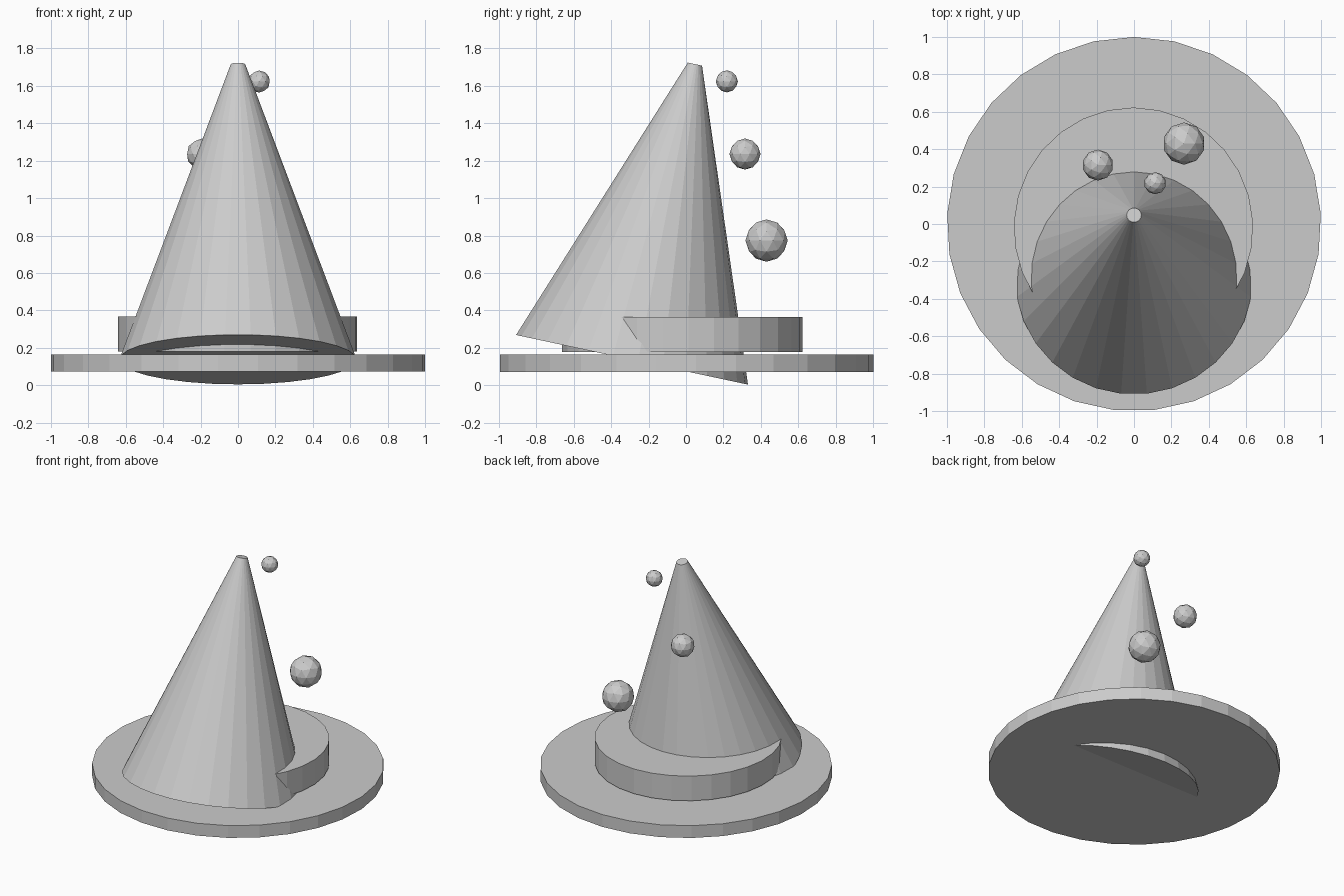
import bpy
import math

if "Cube" in bpy.data.objects:
    bpy.data.objects.remove(bpy.data.objects["Cube"])

SIDES = 29


def cone(name, r1, r2, height, loc, tilt=0.0):
    bpy.ops.mesh.primitive_cone_add(vertices=SIDES, radius1=r1, radius2=r2, depth=height,
                                    location=loc, rotation=(tilt, 0, 0))
    ob = bpy.context.object
    ob.name = name
    return ob


def ball(name, r, loc):
    bpy.ops.mesh.primitive_ico_sphere_add(subdivisions=2, radius=r, location=loc)
    bpy.context.object.name = name


# wide flat brim
cone("brim", 1.0, 1.0, 0.093, (0, 0, 0.1185))

# solid band floating just above the brim
band = cone("hat_band", 0.645, 0.645, 0.187, (-0.003, -0.022, 0.2725))
band.scale.x = 0.992

# tall crown leaning backwards, its base cutting through the brim
base, tip = (-0.29, 0.137), (0.0475, 1.715)
dy, dz = tip[0] - base[0], tip[1] - base[1]
cone("crown", 0.635, 0.039, math.hypot(dy, dz),
     (0, (base[0] + tip[0]) / 2, (base[1] + tip[1]) / 2), -math.atan2(dy, dz))

# three balls floating behind the crown
ball("large_ball", 0.113, (0.267, 0.43, 0.773))
ball("medium_ball", 0.083, (-0.193, 0.315, 1.235))
ball("small_ball", 0.059, (0.113, 0.218, 1.623))
